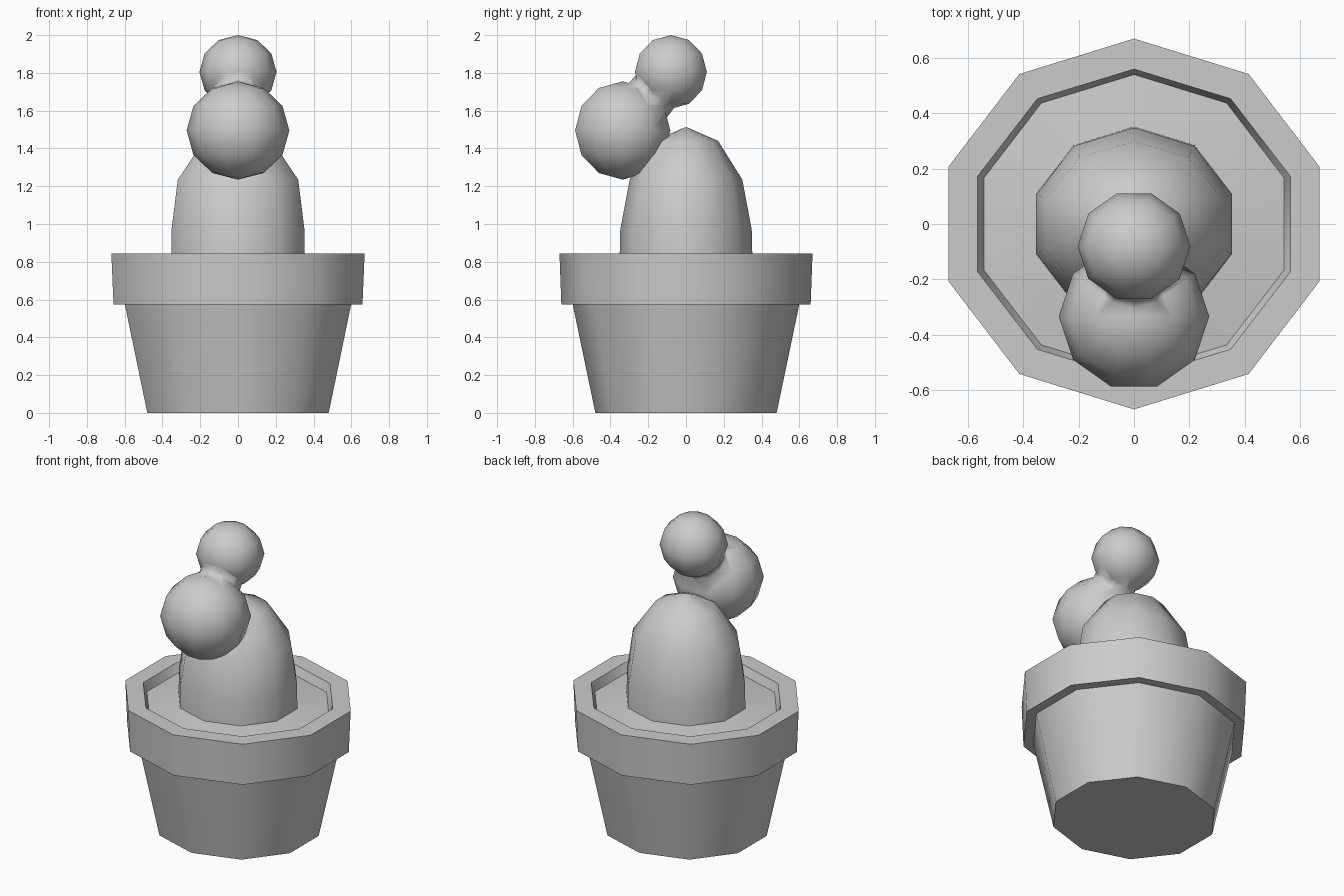
import bpy, bmesh
from math import sin, cos, pi, radians
from mathutils import Vector

if "Cube" in bpy.data.objects:
    bpy.data.objects.remove(bpy.data.objects["Cube"])

SIDES = 10


def make_object(name, bm):
    bmesh.ops.recalc_face_normals(bm, faces=bm.faces)
    mesh = bpy.data.meshes.new(name)
    bm.to_mesh(mesh)
    bm.free()
    ob = bpy.data.objects.new(name, mesh)
    bpy.context.collection.objects.link(ob)
    return ob


def lathe(name, profile, cap_end=True):
    """Revolve (x radius, y radius, z) stations into a ten-sided shell."""
    bm = bmesh.new()
    rings = []
    for rx, ry, z in profile:
        rings.append([bm.verts.new((rx * cos(pi / 2 + 2 * pi * i / SIDES),
                                    ry * sin(pi / 2 + 2 * pi * i / SIDES), z))
                      for i in range(SIDES)])
    for a, b in zip(rings, rings[1:]):
        for i in range(SIDES):
            j = (i + 1) % SIDES
            bm.faces.new((a[i], a[j], b[j], b[i]))
    bm.faces.new(rings[0])
    if cap_end:
        bm.faces.new(rings[-1])
    return make_object(name, bm)


def ball(name, centre, radii):
    bm = bmesh.new()
    bmesh.ops.create_uvsphere(bm, u_segments=SIDES, v_segments=6, radius=1)
    for v in bm.verts:
        x, y, z = v.co
        v.co = Vector((-y * radii[0], x * radii[1], z * radii[2])) + Vector(centre)
    return make_object(name, bm)


def smooth(ob, angle):
    bpy.ops.object.select_all(action='DESELECT')
    ob.select_set(True)
    bpy.context.view_layer.objects.active = ob
    bpy.ops.object.shade_smooth_by_angle(angle=radians(angle))


# Pot with overhanging rim and recessed soil
pot = lathe("pot_and_soil", [
    (.505, .48, 0), (.63, .60, .575), (.693, .66, .575), (.705, .67, .845),
    (.594, .56, .845), (.57, .54, .79), (.36, .345, .815)], cap_end=False)

# Domed main stem
cactus = lathe("cactus", [
    (.372, .352, .80), (.37, .348, .97), (.335, .298, 1.235),
    (.19, .17, 1.44), (.01, .01, 1.51)])

# Round pads and the short neck between them
big = ball("large_pad", (0, -.335, 1.495), (.272, .265, .26))
small = ball("small_pad", (0, -.08, 1.805), (.204, .2, .195))

a, b = Vector((0, -.26, 1.585)), Vector((0, -.12, 1.755))
bm = bmesh.new()
bmesh.ops.create_cone(bm, cap_ends=True, segments=SIDES, radius1=.14,
                      radius2=.13, depth=(b - a).length)
bmesh.ops.rotate(bm, verts=bm.verts,
                 matrix=(b - a).to_track_quat('Z', 'Y').to_matrix())
bmesh.ops.translate(bm, verts=bm.verts, vec=(a + b) / 2)
neck = make_object("neck", bm)

# Fuse the plant into one skin
for part in (big, small, neck):
    mod = cactus.modifiers.new("fuse", 'BOOLEAN')
    mod.operation = 'UNION'
    mod.solver = 'EXACT'
    mod.object = part
    bpy.context.view_layer.objects.active = cactus
    bpy.ops.object.modifier_apply(modifier=mod.name)
    bpy.data.objects.remove(part)

# Open the hidden underside of the stem
bm = bmesh.new()
bm.from_mesh(cactus.data)
bmesh.ops.delete(bm, geom=[f for f in bm.faces if f.calc_center_median().z < .805],
                 context='FACES')
bm.to_mesh(cactus.data)
bm.free()

smooth(pot, 50)
smooth(cactus, 80)
